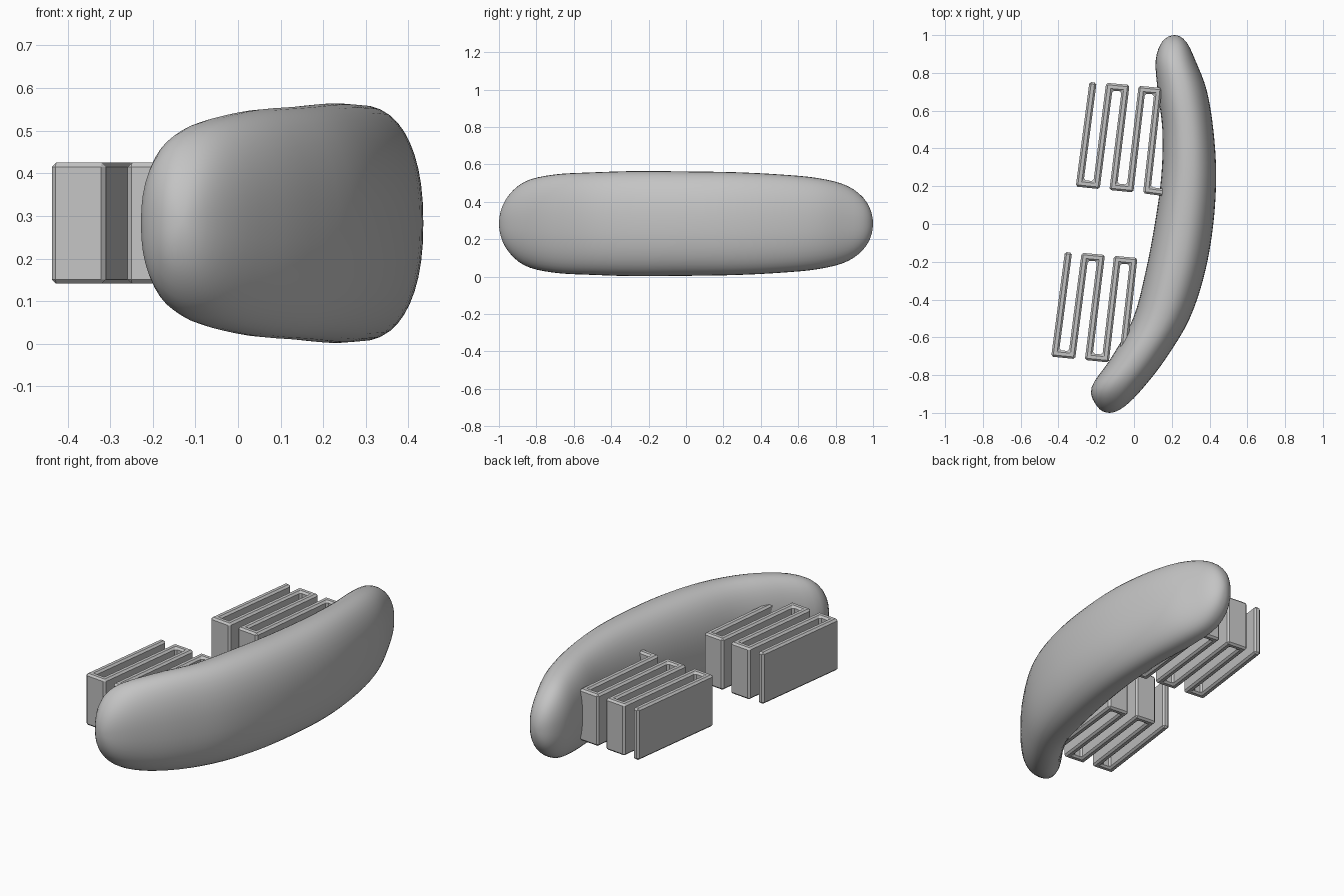
import bpy, bmesh, math
from mathutils import Vector

cube = bpy.data.objects.get("Cube")
if cube:
    bpy.data.objects.remove(cube, do_unlink=True)

grey = bpy.data.materials.new("plain grey")
grey.use_nodes = True
colour = (0.55, 0.55, 0.55, 1)
grey.diffuse_color = colour
grey.node_tree.nodes["Principled BSDF"].inputs["Base Color"].default_value = colour

MID_Z = 0.283


def make_object(name, bm):
    bmesh.ops.recalc_face_normals(bm, faces=bm.faces)
    mesh = bpy.data.meshes.new(name)
    bm.to_mesh(mesh)
    bm.free()
    mesh.materials.append(grey)
    obj = bpy.data.objects.new(name, mesh)
    bpy.context.collection.objects.link(obj)
    return obj


def spline(p0, p1, p2, p3, t):
    return 0.5 * (2 * p1 + (p2 - p0) * t + (2 * p0 - 5 * p1 + 4 * p2 - p3) * t ** 2
                  + (3 * p1 - p0 - 3 * p2 + p3) * t ** 3)


def power(v, e):
    return math.copysign(abs(v) ** e, v)


# Curved bean body: inner edge, outer edge and half height from front to back
inner = [-.13, -.195, -.225, -.12, -.005, .06, .11, .145, .15, .125, .115, .15, .215]
outer = [-.13, -.05, .05, .172, .295, .375, .42, .435, .42, .385, .325, .275, .215]
height = [0, .125, .222, .262, .274, .281, .279, .275, .263, .243, .2, .115, 0]


def padded(values, mirror, sign=1):
    return [sign * mirror[1]] + values + [sign * mirror[-2]]


tables = (padded(inner, outer), padded(outer, inner), padded(height, height, -1))


def build_body(steps=48, sides=44):
    bm = bmesh.new()
    spans = len(inner) - 1
    rings = []
    for i in range(1, steps):
        pos = i / steps * spans
        k = min(int(pos), spans - 1)
        left, right, half = (spline(*tab[k:k + 4], pos - k) for tab in tables)
        y = -math.cos(math.pi * i / steps)
        ring = []
        for j in range(sides):
            a = 2 * math.pi * j / sides
            x = (left + right) / 2 + (right - left) / 2 * power(math.cos(a), 0.88)
            ring.append(bm.verts.new((x, y, MID_Z + half * power(math.sin(a), 0.88))))
        rings.append(ring)
    for a, b in zip(rings, rings[1:]):
        for j in range(sides):
            n = (j + 1) % sides
            bm.faces.new((a[j], a[n], b[n], b[j]))
    for ring, x, y in ((rings[0], inner[0], -1), (rings[-1], inner[-1], 1)):
        tip = bm.verts.new((x, y, MID_Z))
        for j in range(sides):
            bm.faces.new((ring[j], ring[(j + 1) % sides], tip))
    body = make_object("curved_body", bm)
    for poly in body.data.polygons:
        poly.use_smooth = True


build_body()


# Zigzag springs: a folded strip of constant thickness, extruded upwards
def zigzag_path(dx, dy):
    pts = []
    for i in range(5):
        top = Vector((-0.217 + 0.086 * i, 0.75 if i == 0 else 0.735 - 0.008 * i))
        low = Vector((-0.287 + 0.089 * i, 0.215 - 0.009 * i))
        pts += [top, low] if i % 2 == 0 else [low, top]
    pts.append(Vector((0.17, 0.165)))
    return [p + Vector((dx, dy)) for p in pts]


def offset_sides(pts, half):
    left, right = [], []
    for i, p in enumerate(pts):
        dirs = []
        if i > 0:
            dirs.append((p - pts[i - 1]).normalized())
        if i < len(pts) - 1:
            dirs.append((pts[i + 1] - p).normalized())
        normals = [Vector((-d.y, d.x)) for d in dirs]
        miter = sum(normals, Vector((0, 0))).normalized()
        miter *= half / miter.dot(normals[0])
        left.append(p + miter)
        right.append(p - miter)
    return left, right


def build_spring(name, dx, dy):
    bm = bmesh.new()
    left, right = offset_sides(zigzag_path(dx, dy), 0.019)
    low, high = MID_Z - 0.142, MID_Z + 0.142
    rows = [[bm.verts.new((p.x, p.y, z)) for p in side]
            for side, z in ((left, low), (right, low), (right, high), (left, high))]
    for a, b in zip(rows, rows[1:] + rows[:1]):
        for i in range(len(a) - 1):
            bm.faces.new((a[i], a[i + 1], b[i + 1], b[i]))
    for end in (0, -1):
        bm.faces.new([row[end] for row in rows])
    spring = make_object(name, bm)
    bevel = spring.modifiers.new("chamfer", "BEVEL")
    bevel.width = 0.01
    bevel.segments = 1
    bevel.limit_method = "ANGLE"


build_spring("back_zigzag_spring", 0, 0)
build_spring("front_zigzag_spring", -0.13, -0.9)
